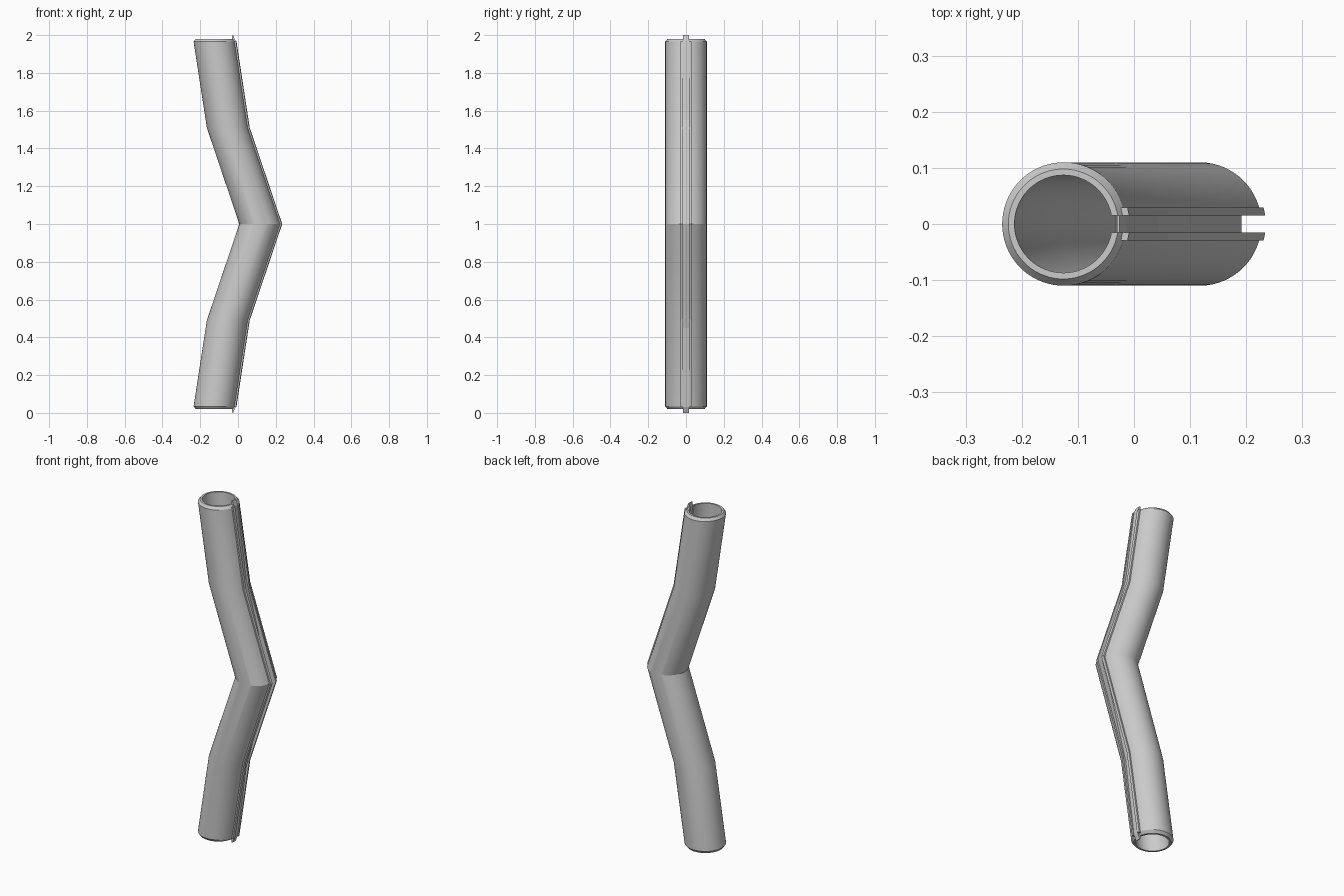
import bpy, bmesh, math

if "Cube" in bpy.data.objects:
    bpy.data.objects.remove(bpy.data.objects["Cube"])

SLOT = 0.015          # half width of the front slot
INNER, OUTER, RIM = 0.087, 0.110, 0.098
N = 64

# centre line of the bent tube: (z, x), lower half then mirrored
LOWER = [(0.02, -0.126), (0.035, -0.125), (0.49, -0.055)]


def mirrored(levels, mid):
    """Lower levels, the middle one, then the lower ones mirrored about z = 1."""
    return levels + [mid] + [(2 - l[0], *l[1:]) for l in reversed(levels)]


def sweep(name, rings, angle=30):
    """Skin a stack of equal closed rings and cap both ends with quads."""
    bm = bmesh.new()
    vs = [[bm.verts.new(p) for p in ring] for ring in rings]
    n = len(rings[0])
    for a, b in zip(vs, vs[1:]):
        for i in range(n):
            j = (i + 1) % n
            bm.faces.new((a[i], a[j], b[j], b[i]))
    for ring in (vs[0], vs[-1]):
        for i in range(n // 2 - 1):
            bm.faces.new((ring[i], ring[i + 1], ring[n - 2 - i], ring[n - 1 - i]))
    bmesh.ops.recalc_face_normals(bm, faces=bm.faces)
    mesh = bpy.data.meshes.new(name)
    bm.to_mesh(mesh)
    bm.free()
    ob = bpy.data.objects.new(name, mesh)
    bpy.context.collection.objects.link(ob)
    bpy.context.view_layer.objects.active = ob
    ob.select_set(True)
    bpy.ops.object.shade_smooth_by_angle(angle=math.radians(angle))
    ob.select_set(False)
    return ob


def arc(cx, z, r):
    """Horizontal arc that leaves the slot open on the +x side."""
    a0 = math.asin(SLOT / r)
    return [(cx + r * math.cos(a), r * math.sin(a), z)
            for a in (a0 + (2 * math.pi - 2 * a0) * i / N for i in range(N + 1))]


# hollow bent tube with chamfered ends
path = mirrored(LOWER, (1.0, 0.117))
rings = []
for i, (z, x) in enumerate(path):
    r = RIM if i in (0, len(path) - 1) else OUTER
    rings.append(arc(x, z, r) + arc(x, z, INNER)[::-1])
sweep("bent_tube", rings, 10)

# two raised rails beside the slot
rail_path = mirrored([(0.03, -0.1255), (0.49, -0.055)], (1.0, 0.117))
for side, name in ((1, "left_rail"), (-1, "right_rail")):
    sweep(name, [[(x + 0.09, side * SLOT, z), (x + 0.117, side * SLOT, z),
                  (x + 0.114, side * 0.029, z), (x + 0.09, side * 0.029, z)]
                 for z, x in rail_path], 5)

# strip lying in the slot, with pointed ends: (z, front x, back x)
strip = mirrored([(0.0, -0.026, -0.030), (0.03, -0.013, -0.034),
                  (0.45, 0.043, 0.020)], (1.0, 0.192, 0.168))
sweep("slot_strip", [[(b, -SLOT, z), (f, -SLOT, z), (f, SLOT, z), (b, SLOT, z)]
                     for z, f, b in strip], 5)
